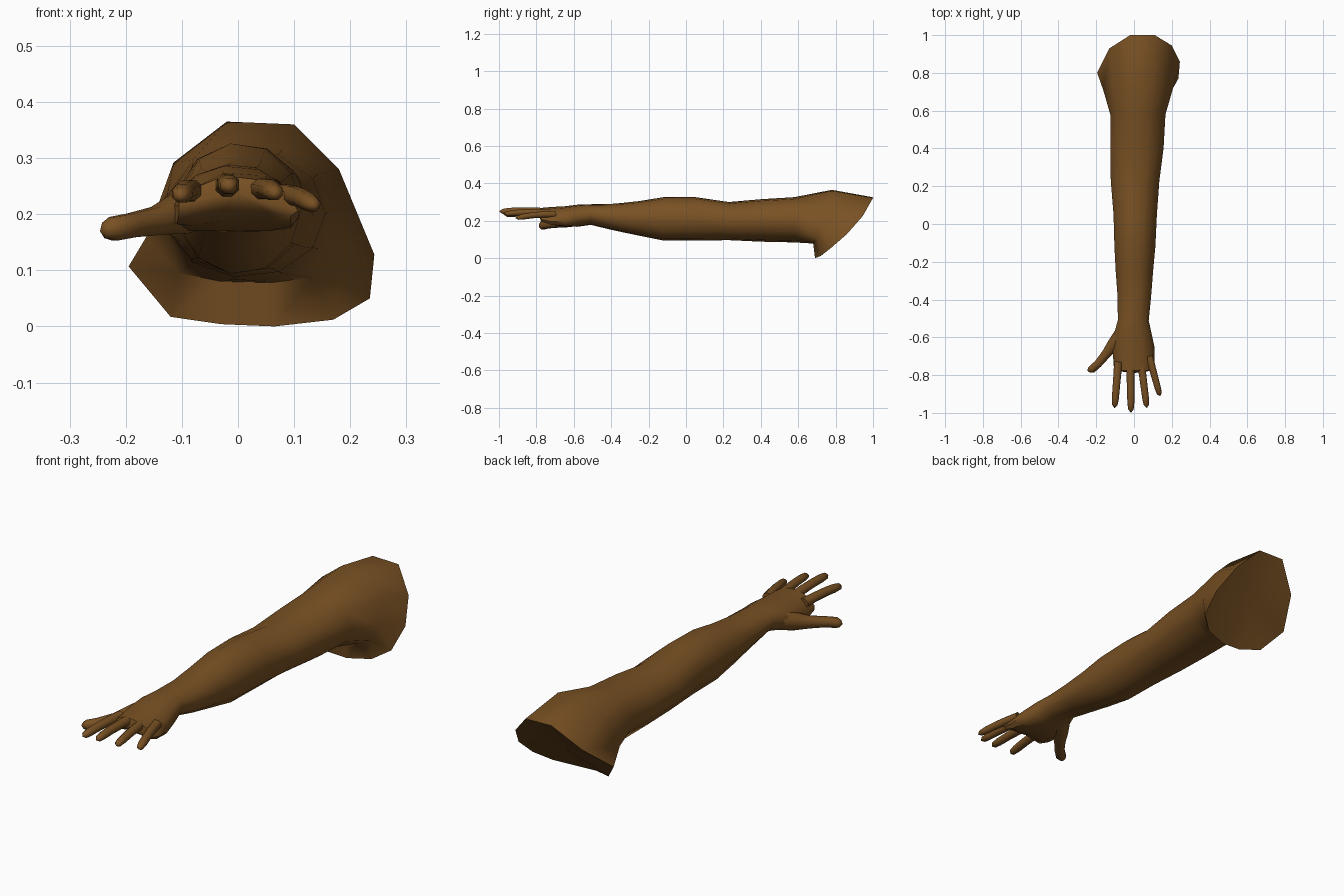
import bpy, bmesh, math
from mathutils import Vector

if "Cube" in bpy.data.objects:
    bpy.data.objects.remove(bpy.data.objects["Cube"])

N = 11
skin = bpy.data.materials.new("skin")
skin.diffuse_color = (0.19, 0.082, 0.017, 1)
skin.use_nodes = True
skin.node_tree.nodes["Principled BSDF"].inputs["Base Color"].default_value = skin.diffuse_color


def loft(name, rings, start_tip, end_tip, angle=50):
    """Bridge equal-sized rings and close both ends with a fan to a tip point."""
    bm = bmesh.new()
    loops = [[bm.verts.new(p) for p in r] for r in rings]
    n = len(loops[0])
    for a, b in zip(loops, loops[1:]):
        for i in range(n):
            j = (i + 1) % n
            bm.faces.new((a[i], a[j], b[j], b[i]))
    for loop, tip in ((loops[0], start_tip), (loops[-1], end_tip)):
        t = bm.verts.new(tip)
        for i in range(n):
            bm.faces.new((loop[i], loop[(i + 1) % n], t))
    bmesh.ops.recalc_face_normals(bm, faces=bm.faces)
    me = bpy.data.meshes.new(name)
    bm.to_mesh(me)
    bm.free()
    me.materials.append(skin)
    ob = bpy.data.objects.new(name, me)
    bpy.context.collection.objects.link(ob)
    bpy.ops.object.select_all(action='DESELECT')
    ob.select_set(True)
    bpy.context.view_layer.objects.active = ob
    bpy.ops.object.shade_smooth_by_angle(angle=math.radians(angle))
    return ob


def section(y, x0, x1, z0, z1, power=1.0, arch=0.0):
    """Rounded cross-section filling the given x and z extents."""
    pts = []
    for k in range(N):
        a = 2 * math.pi * k / N
        c, s = math.cos(a), math.sin(a)
        dx = math.copysign(abs(c) ** power, c) * (x1 - x0) / 2 * 1.01
        dz = math.copysign(abs(s) ** power, s) * (z1 - z0) / 2 * 1.01
        pts.append(((x0 + x1) / 2 + dx, y, (z0 + z1) / 2 + dz - arch * dx * dx))
    return pts


def digit(name, path, radii, flat=0.9, sides=8):
    """Finger: tube along a path, rounded at the tip (last path point)."""
    path = [Vector(p) for p in path]
    rings = []
    for i, r in enumerate(radii):
        d = (path[i + 1] - path[max(i - 1, 0)]).normalized()
        u = d.cross(Vector((0, 0, 1))).normalized()
        v = u.cross(d)
        rings.append([path[i] + r * (u * math.cos(t) + v * flat * math.sin(t))
                      for t in (2 * math.pi * (k + .5) / sides for k in range(sides))])
    return loft(name, rings, path[0], path[-1], 70)


# Shoulder: slanted cut rim, then the deltoid ring
rim = [(.243, .86, .128), (.2, .945, .225), (.11, 1, .322), (-.02, 1, .325),
       (-.13, .93, .215), (-.195, .8, .107), (-.12, .73, .017), (-.03, .69, .004),
       (.065, .69, 0), (.17, .72, .012), (.235, .77, .05)]
deltoid = [(.207, .72, .17), (.18, .78, .28), (.1, .78, .36), (-.02, .78, .365),
           (-.115, .77, .292), (-.163, .71, .16), (-.105, .69, .095), (-.03, .68, .08),
           (.06, .68, .078), (.13, .69, .087), (.185, .70, .11)]

# Upper arm, elbow, forearm, wrist, palm: y, x extents, z extents, squareness, arch
sections = [
    (.58, -.13, .165, .084, .326), (.4, -.13, .155, .088, .315),
    (.23, -.127, .133, .096, .300), (.05, -.112, .12, .094, .326),
    (-.12, -.107, .112, .094, .326), (-.25, -.1, .1, .12, .305),
    (-.38, -.09, .09, .147, .291), (-.51, -.088, .077, .178, .288),
    (-.58, -.108, .092, .168, .286, .9, 1), (-.65, -.118, .107, .172, .278, .85, 2),
    (-.72, -.112, .108, .19, .275, .8, 3), (-.775, -.108, .106, .212, .27, .8, 3),
]
loft("arm", [rim, deltoid] + [section(*s) for s in sections],
     (.02, .85, .155), (-.005, -.79, .24))

# Four fingers: name, base, tip, radius
fingers = [
    ("index_finger", (-.083, -.73, .24), (-.103, -.975, .232), .021),
    ("middle_finger", (-.02, -.73, .247), (-.016, -1, .249), .021),
    ("ring_finger", (.037, -.73, .243), (.068, -.975, .236), .020),
    ("little_finger", (.08, -.70, .235), (.138, -.912, .214), .019),
]
for name, base, tip, r in fingers:
    b, t = Vector(base), Vector(tip)
    stops = (0, .3, .58, .8, .93, 1)
    path = [b.lerp(t, s) + Vector((0, 0, .006 * math.sin(math.pi * s))) for s in stops]
    digit(name, path, [r * f for f in (1.15, 1.05, 1, .95, .75)])

# Thumb, flaring from the side of the palm
digit("thumb", [(-.055, -.57, .22), (-.105, -.635, .2), (-.145, -.685, .188),
                (-.19, -.74, .18), (-.222, -.768, .174), (-.238, -.774, .171),
                (-.246, -.778, .170)],
      [.045, .038, .027, .023, .023, .015], 1.0)
